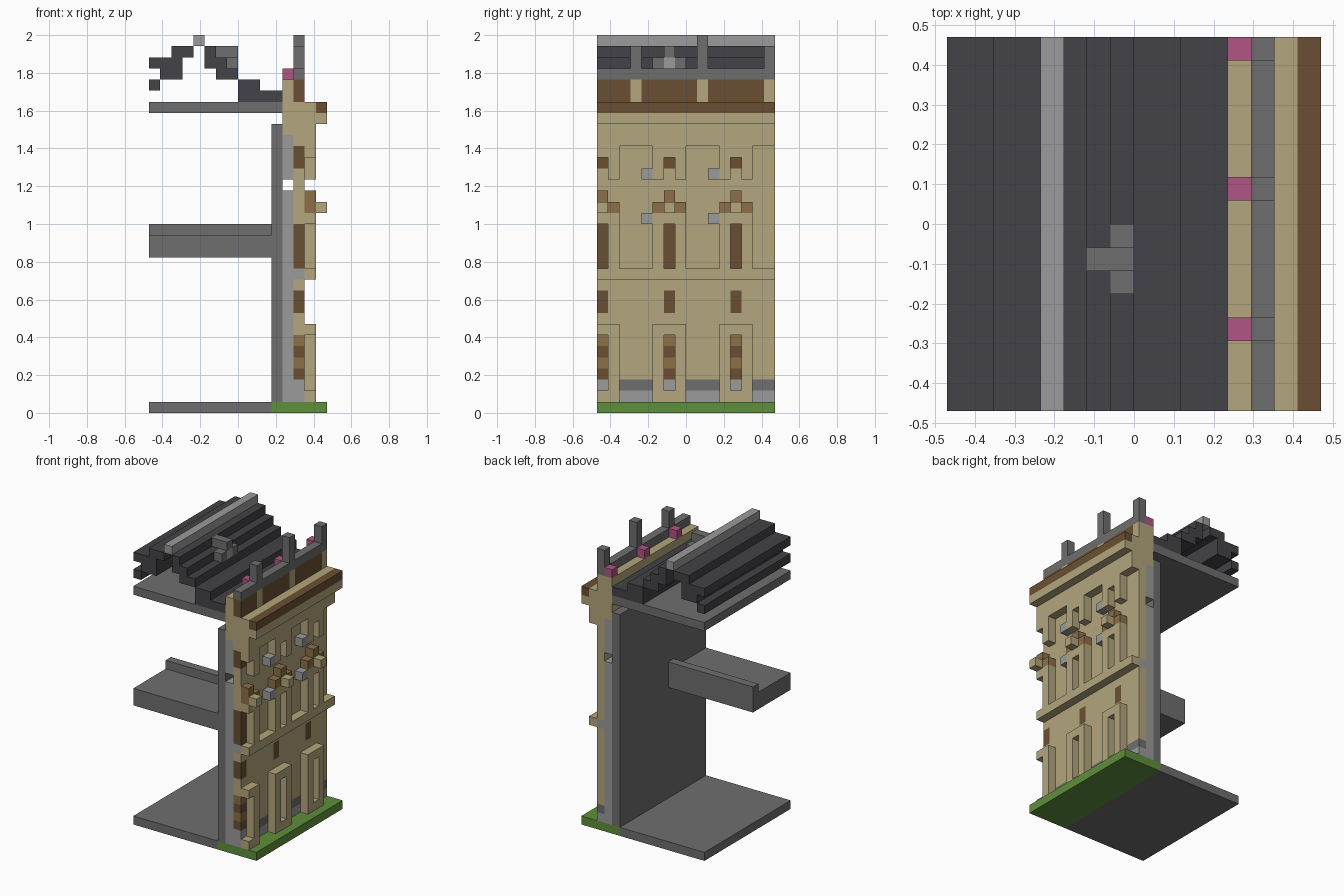
import bpy, bmesh

cube = bpy.data.objects.get("Cube")
if cube:
    bpy.data.objects.remove(cube, do_unlink=True)

U = 2 / 34  # size of one block


def linear(c):
    return c / 12.92 if c <= 0.04045 else ((c + 0.055) / 1.055) ** 2.4


def material(name, code):
    rgb = [linear(int(code[i:i + 2], 16) / 255) for i in (0, 2, 4)] + [1]
    m = bpy.data.materials.new(name)
    m.use_nodes = True
    m.diffuse_color = rgb
    m.node_tree.nodes["Principled BSDF"].inputs["Base Color"].default_value = rgb
    return m


MATS = {n: material(n, c) for n, c in {
    "sandstone": "B3A67D", "dark_brown": "6A4F32", "light_brown": "8B7048",
    "grey": "6E6E6E", "light_grey": "9B9B9B", "slate": "434247",
    "grass": "5E8F3C", "pink": "B05585"}.items()}

cells = {}  # block position -> (part, material); later parts replace earlier ones


def fill(part, mat, xs, ys, zs):
    for x in range(*xs):
        for y in range(max(ys[0], 0), min(ys[1], 16)):
            for z in range(*zs):
                if mat is None:
                    cells.pop((x, y, z), None)
                else:
                    cells[x, y, z] = (part, mat)


ALL = (0, 16)

# Ground, floors and back wall
fill("ground_floor", "grey", (0, 11), ALL, (0, 1))
fill("lawn", "grass", (11, 16), ALL, (0, 1))
fill("back_wall", "grey", (11, 12), ALL, (1, 26))
fill("inner_lining", "light_grey", (12, 13), ALL, (1, 25))
fill("inner_lining", None, (12, 13), ALL, (20, 21))
fill("middle_floor", "grey", (0, 11), (0, 7), (14, 16))
fill("floor_lip", "grey", (0, 11), (6, 7), (16, 17))
fill("attic_floor", "grey", (0, 12), ALL, (27, 28))

# Facade with its plinth, ledge and cornice
fill("facade", "sandstone", (13, 14), ALL, (1, 28))
fill("facade", "sandstone", (12, 13), ALL, (25, 30))
fill("plinth", "light_grey", (13, 14), ALL, (1, 2))
fill("plinth_cap", "grey", (13, 14), ALL, (2, 3))
fill("ledge_core", "light_grey", (13, 14), ALL, (12, 13))
fill("ledge", "sandstone", (14, 15), ALL, (12, 13))
fill("frieze", "sandstone", (14, 15), ALL, (24, 28))
fill("cornice", "sandstone", (15, 16), ALL, (26, 27))
fill("cornice_cap", "dark_brown", (15, 16), ALL, (27, 28))

# Window bays, the first one cut in half by the edge
for c in (0, 6, 12):
    mid, wide = (c, c + 1), (c - 1, c + 2)
    # Ground floor window
    fill("lower_frame", "sandstone", (14, 15), wide, (1, 8))
    fill("lower_frame", None, (14, 15), mid, (2, 7))
    fill("lower_sill", "light_grey", (13, 14), mid, (2, 3))
    for z in range(3, 7):
        fill("lower_window", "dark_brown" if z % 2 else "light_brown",
             (13, 14), mid, (z, z + 1))
    fill("wall_panel", "dark_brown", (13, 14), mid, (9, 11))
    # Middle window with its crown
    fill("middle_frame", "sandstone", (14, 15), wide, (13, 18))
    fill("middle_frame", None, (14, 15), mid, (13, 17))
    fill("middle_window", "dark_brown", (13, 14), mid, (13, 17))
    fill("window_crown", "light_brown", (14, 15), wide, (18, 19))
    fill("window_crown", "light_brown", (14, 15), mid, (19, 20))
    fill("crown_knob", "sandstone", (15, 16), mid, (18, 19))
    # Top window
    fill("top_hood", "sandstone", (14, 15), wide, (21, 24))
    fill("top_hood", None, (14, 15), mid, (21, 23))
    fill("top_window", "dark_brown", (13, 14), mid, (22, 24))

# Lamps between the bays
for y in (4, 10):
    for z in (17, 21):
        fill("lamp", "light_grey", (14, 15), (y, y + 1), (z, z + 1))

# Parapet, posts and flowers
fill("parapet", "dark_brown", (13, 14), ALL, (28, 30))
fill("parapet_rail", "grey", (13, 14), ALL, (30, 31))
for y in (3, 9, 15):
    at = (y, y + 1)
    fill("parapet_pier", "sandstone", (13, 14), at, (28, 30))
    fill("post", "grey", (13, 14), at, (31, 34 if y == 9 else 33))
    fill("flower", "pink", (12, 13), at, (30, 31))

# Stepped roof: start, end and height of each course
for x0, x1, z in ((0, 1, 29), (1, 3, 30), (0, 3, 31), (2, 4, 32),
                  (5, 6, 32), (5, 7, 31), (6, 8, 30), (8, 10, 29), (8, 12, 28)):
    fill("roof", "slate", (x0, x1), ALL, (z, z + 1))
fill("roof_ridge", "light_grey", (4, 5), ALL, (33, 34))

# Dormer
fill("dormer", "grey", (7, 8), (5, 8), (31, 32))
fill("dormer", "grey", (6, 8), (6, 7), (32, 33))
fill("dormer_window", "light_grey", (7, 8), (6, 7), (31, 32))

# Turn the blocks of every part into a mesh of its outer faces
parts = {}
for pos, key in cells.items():
    parts.setdefault(key, []).append(pos)

for (part, mat), blocks in parts.items():
    bm = bmesh.new()
    for p in blocks:
        for axis in range(3):
            for side in (0, 1):
                near = list(p)
                near[axis] += 2 * side - 1
                if tuple(near) in cells:
                    continue
                corners = []
                for a, b in ((0, 0), (1, 0), (1, 1), (0, 1)):
                    q = list(p)
                    q[axis] += side
                    q[(axis + 1) % 3] += a
                    q[(axis + 2) % 3] += b
                    corners.append(((q[0] - 8) * U, (q[1] - 8) * U, q[2] * U))
                if not side:
                    corners.reverse()
                bm.faces.new([bm.verts.new(c) for c in corners])
    bmesh.ops.remove_doubles(bm, verts=bm.verts, dist=U / 100)
    bmesh.ops.dissolve_limit(bm, angle_limit=0.01, verts=bm.verts, edges=bm.edges)
    mesh = bpy.data.meshes.new(part)
    bm.to_mesh(mesh)
    bm.free()
    mesh.materials.append(MATS[mat])
    bpy.context.collection.objects.link(bpy.data.objects.new(part, mesh))
